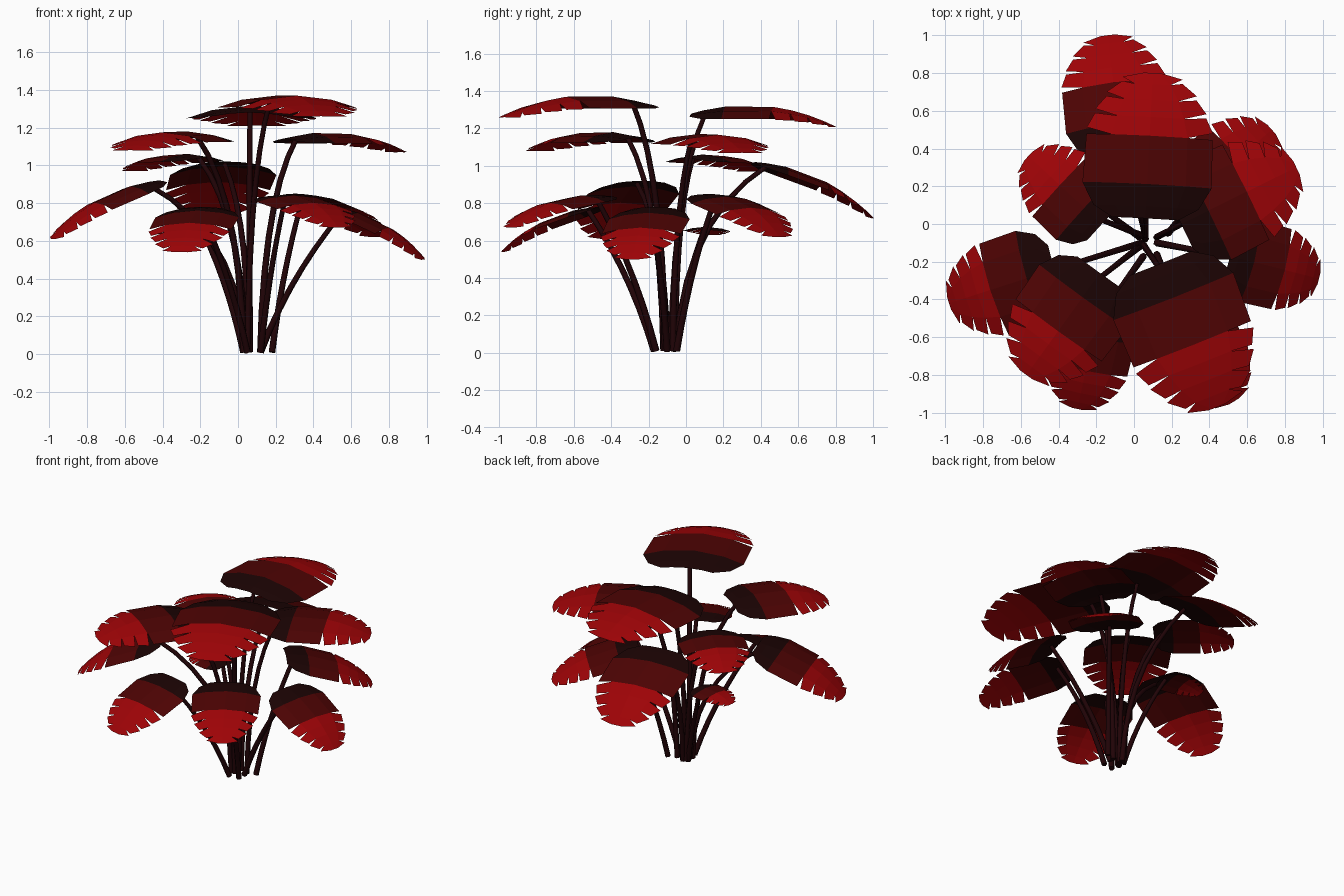
import bpy
import bmesh
from mathutils import Vector

cube = bpy.data.objects.get("Cube")
if cube:
    bpy.data.objects.remove(cube, do_unlink=True)


def material(name, rgb):
    m = bpy.data.materials.new(name)
    m.use_nodes = True
    color = (*rgb, 1)
    m.diffuse_color = color
    m.node_tree.nodes["Principled BSDF"].inputs["Base Color"].default_value = color
    return m


LEAF_MATS = [
    material("dark maroon", (0.011, 0.001, 0.001)),
    material("deep red", (0.075, 0.001, 0.001)),
    material("bright red", (0.34, 0.001, 0.002)),
]
STEM_MAT = material("stem brown", (0.015, 0.001, 0.002))

# Leaf outline: distance along the leaf, half width (both relative to length)
OUTLINE = [(0, 0.22), (0.08, 0.35), (0.23, 0.43), (0.56, 0.42),
           (0.69, 0.37), (0.81, 0.3), (0.92, 0.2), (1.0, 0.06)]
DARK_END, MID_END = 0.23, 0.56
SLIT = 0.045     # opening of each cut at the rim
INNER = 0.6      # where the cuts stop, as a share of half width


def make_leaf(name, base, tip, breadth):
    base, tip = Vector(base), Vector(tip)
    axis = tip - base
    length = axis.length
    axis.normalize()
    side = axis.cross(Vector((0, 0, 1))).normalized()
    up = side.cross(axis)

    def point(t, w):
        w *= breadth
        arch = 0.39 * t * (1 - t) - 0.45 * w * w
        return base + (axis * t + side * w + up * arch) * length

    bm = bmesh.new()

    def face(coords, mat):
        f = bm.faces.new([bm.verts.new(point(t, w)) for t, w in coords])
        f.material_index = mat

    for (t0, w0), (t1, w1) in zip(OUTLINE, OUTLINE[1:]):
        mat = 0 if t1 <= DARK_END else 1 if t1 <= MID_END else 2
        rim = t0 + SLIT if t0 >= MID_END else t0
        lean = 0.015 if mat == 2 and t1 < 1 else 0
        for s in (1, -1):
            i0, i1 = s * w0 * INNER, s * w1 * INNER
            face([(t0, 0), (t0, i0), (t1, i1), (t1, 0)], mat)
            face([(t0, i0), (rim, s * w0), (t1 + lean, s * w1), (t1, i1)], mat)
    bmesh.ops.remove_doubles(bm, verts=bm.verts, dist=0.0005)
    bmesh.ops.recalc_face_normals(bm, faces=bm.faces)
    if sum(f.normal.z for f in bm.faces) < 0:
        bmesh.ops.reverse_faces(bm, faces=bm.faces)
    mesh = bpy.data.meshes.new(name)
    bm.to_mesh(mesh)
    bm.free()
    for m in LEAF_MATS:
        mesh.materials.append(m)
    bpy.context.collection.objects.link(bpy.data.objects.new(name, mesh))
    return point(0.1, 0) - up * 0.01


def make_stem(name, foot, top, reach, rise):
    # Curved stalk: rises first, then leans out to its leaf
    start = Vector((foot[0], foot[1], 0.01))
    bend = start.lerp(top, reach)
    bend.z = top.z * rise
    curve = bpy.data.curves.new(name, "CURVE")
    curve.dimensions = "3D"
    curve.bevel_depth = 0.017
    curve.bevel_resolution = 1
    curve.use_fill_caps = True
    spline = curve.splines.new("POLY")
    steps = 7
    spline.points.add(steps)
    for i, p in enumerate(spline.points):
        t = i / steps
        pos = start * (1 - t) ** 2 + bend * 2 * t * (1 - t) + top * t * t
        p.co = (*pos, 1)
        p.radius = 1.1 - 0.3 * t
    curve.materials.append(STEM_MAT)
    bpy.context.collection.objects.link(bpy.data.objects.new(name, curve))


# Place, leaf base, leaf tip, stem foot, leaf breadth
HIGH = [
    ("back_top", (0.06, 0.03, 1.28), (0.1, 0.8, 1.21), (0.06, -0.08), 1.03),
    ("front_top", (0.14, -0.21, 1.33), (0.44, -0.97, 1.26), (0.05, -0.11), 0.97),
    ("front_right_upper", (-0.18, -0.26, 1.15), (-0.57, -0.8, 1.08), (0.03, -0.12), 1),
    ("back_left_upper", (0.25, 0.0, 1.14), (0.86, 0.3, 1.07), (0.12, -0.07), 0.98),
    ("back_right_upper", (-0.17, 0.0, 1.04), (-0.56, 0.36, 0.97), (0.04, -0.06), 0.98),
    ("back_middle", (-0.06, 0.37, 1.02), (-0.14, 1.0, 0.72), (0.06, -0.05), 0.94),
    ("right_middle", (-0.42, -0.24, 0.92), (-0.98, -0.42, 0.61), (0.04, -0.1), 0.9),
]
LOW = [
    ("left_lower", (0.51, -0.17, 0.78), (0.98, -0.29, 0.5), (0.12, -0.1), 0.93),
    ("back_left_lower", (0.3, 0.12, 0.85), (0.73, 0.5, 0.62), (0.18, -0.05), 0.9),
    ("front_left_lower", (0.22, -0.43, 0.84), (0.53, -0.94, 0.67), (0.12, -0.16), 0.85),
    ("front_right_lower", (-0.19, -0.47, 0.78), (-0.3, -0.98, 0.54), (0.05, -0.17), 0.92),
    ("small_right", (-0.16, 0.09, 0.66), (-0.46, 0.14, 0.63), (0.03, -0.07), 0.95),
]
for group, reach, rise in ((HIGH, 0.08, 0.72), (LOW, 0.35, 0.55)):
    for place, base, tip, foot, breadth in group:
        joint = make_leaf(place + "_leaf", base, tip, breadth)
        make_stem(place + "_stem", foot, joint, reach, rise)
